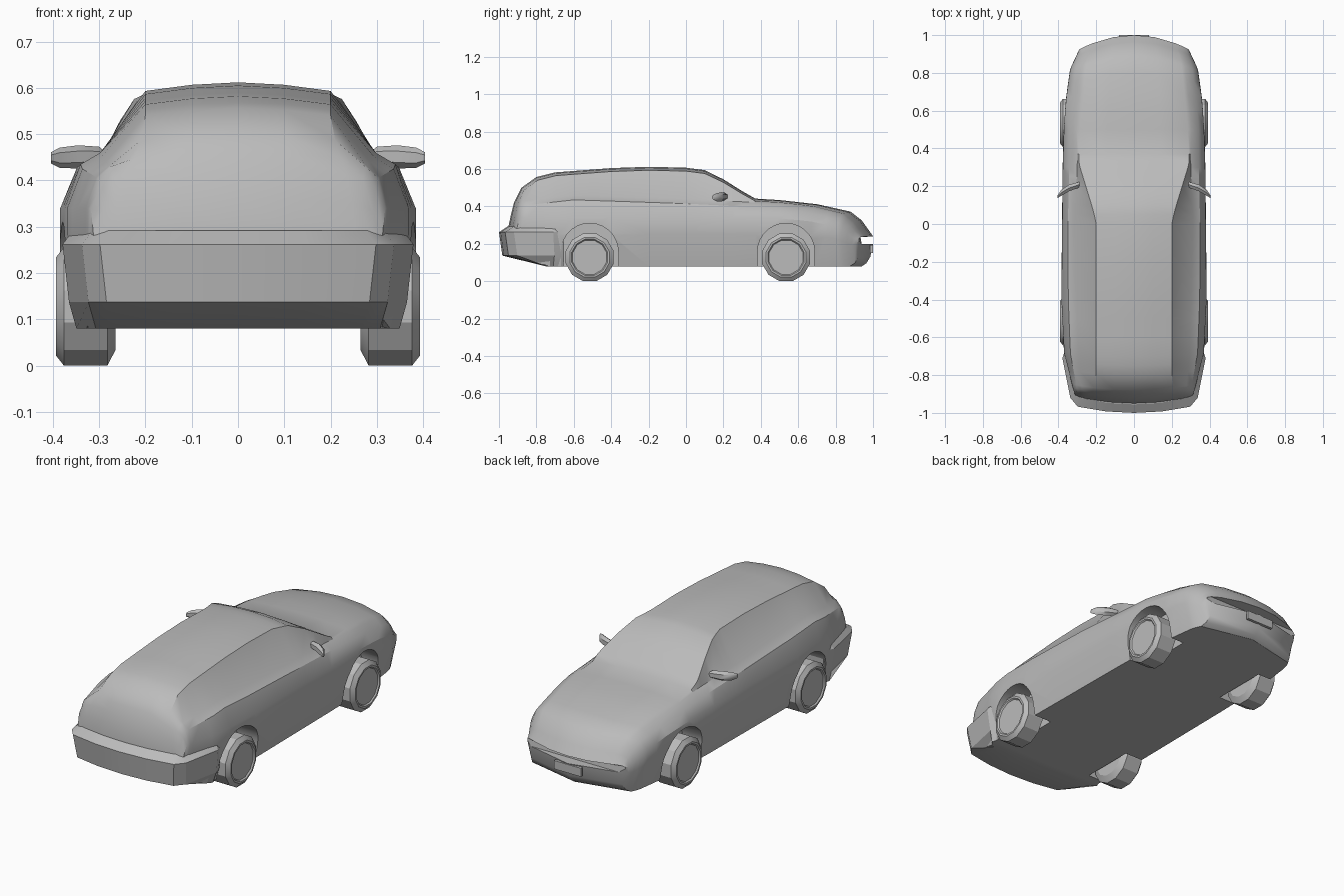
import bpy, bmesh, math
from mathutils import Vector

if "Cube" in bpy.data.objects:
    bpy.data.objects.remove(bpy.data.objects["Cube"])

paint = bpy.data.materials.new("plain_grey")
paint.diffuse_color = (0.5, 0.5, 0.5, 1)
paint.use_nodes = True
paint.node_tree.nodes["Principled BSDF"].inputs["Base Color"].default_value = paint.diffuse_color


def lerp(table, t):
    if t <= table[0][0]:
        return table[0][1]
    for (a, va), (b, vb) in zip(table, table[1:]):
        if t <= b:
            return va + (vb - va) * (t - a) / (b - a)
    return table[-1][1]


def loft(name, rings, angle=30):
    """Skin closed rings of equal length and cap both ends."""
    bm = bmesh.new()
    vs = [[bm.verts.new(p) for p in r] for r in rings]
    n = len(rings[0])
    for a, b in zip(vs, vs[1:]):
        for i in range(n):
            j = (i + 1) % n
            bm.faces.new((a[i], a[j], b[j], b[i]))
    bm.faces.new(vs[0])
    bm.faces.new(vs[-1])
    bmesh.ops.recalc_face_normals(bm, faces=bm.faces)
    me = bpy.data.meshes.new(name)
    bm.to_mesh(me)
    bm.free()
    me.materials.append(paint)
    ob = bpy.data.objects.new(name, me)
    bpy.context.collection.objects.link(ob)
    shade(ob, angle)
    return ob


def shade(ob, angle):
    bpy.ops.object.select_all(action='DESELECT')
    ob.select_set(True)
    bpy.context.view_layer.objects.active = ob
    bpy.ops.object.shade_smooth_by_angle(angle=math.radians(angle))


# Body curves along the length
TOP = [(-.95, .29), (-.935, .36), (-.92, .42), (-.88, .50), (-.80, .557), (-.70, .582),
       (-.4, .605), (-.2, .612), (0, .607), (.1, .594), (.2, .545), (.3, .482),
       (.37, .442), (.5, .434), (.7, .412), (.88, .372), (.94, .325), (.985, .262), (1, .24)]
BOTTOM = [(-.95, .14), (-.75, .08), (.955, .08), (.985, .13), (1, .2)]
SIDE = [(-.95, .31), (-.9, .325), (-.7, .37), (-.4, .385), (.3, .378), (.5, .372),
        (.72, .358), (.9, .338), (1, .29)]
BELT = [(-.95, .41), (-.9, .43), (-.6, .46), (-.3, .45), (0, .44), (.3, .425), (.5, .412), (.9, .36)]
SILL = [(-.95, .262), (-.9, .275), (-.7, .295), (0, .312), (.32, .30), (.5, .305), (.9, .27), (1, .25)]
ROOF = [(-.95, .255), (-.88, .21), (-.8, .2), (0, .2), (.07, .215), (.2, .255), (.32, .292),
        (.5, .285), (.9, .25), (1, .22)]


def section(y):
    zt, zb, w = lerp(TOP, y), lerp(BOTTOM, y), lerp(SIDE, y)
    h, belt = zt - zb, lerp(BELT, y)
    sill, roof = lerp(SILL, y), lerp(ROOF, y)
    half = [(w - .03, zb),
            (w, min(.25, zb + .5 * h)),
            (w - .001, min(.34, zb + .72 * h)),
            ((w * .55 + sill * .45), min(belt - .025, zb + .88 * h)),
            (sill, min(belt, zb + .94 * h)),
            (roof, zt - .035 * h),
            (roof * .5, zt - .01 * h)]
    ring = [(0, zb)] + half + [(0, zt)] + [(-x, z) for x, z in reversed(half)]
    # Ends bow in plan view
    t = max(0, (abs(y) - .6) / .4)
    bow = -.9 * t if y > 0 else .42 * t
    return [(x, y + bow * x * x, z) for x, z in ring]


stations = sorted({a for a, _ in TOP} | {-.9, -.75, -.6, -.5, .05, .25, .33, .6, .8, .91, .965})
body = loft("body", [section(y) for y in stations])

# Wheel arches cut from the body
AXLES = (-.515, .535)
for y in AXLES:
    for s in (-1, 1):
        prof = [(y + .153 * math.cos(a), .157 + .153 * math.sin(a))
                for a in (math.pi * i / 14 for i in range(15))]
        prof += [(y - .153, 0), (y + .153, 0)]
        cutter = loft("arch_cutter", [[(s * x, py, pz) for py, pz in prof] for x in (.25, .5)])
        cutter.hide_render = True
        mod = body.modifiers.new("arch", 'BOOLEAN')
        mod.operation = 'DIFFERENCE'
        mod.solver = 'EXACT'
        mod.object = cutter
        bpy.ops.object.select_all(action='DESELECT')
        bpy.context.view_layer.objects.active = body
        body.select_set(True)
        bpy.ops.object.modifier_apply(modifier=mod.name)
        bpy.data.objects.remove(cutter)
shade(body, 30)

# Rear bumper wrapping round the corners
plan = [(0, -1), (.15, -.992), (.298, -.967), (.337, -.92), (.379, -.71), (.36, -.655)]
rings = []
for z, dx, dy, limit in ((.08, .03, 0, -.75), (.137, .014, .018, -1), (.262, 0, 0, -1), (.292, .022, .045, -1)):
    half = [(x - dx * min(1, x / .3), max(y + dy * min(1, (-.6 - y) / .3), limit), z) for x, y in plan]
    rings.append(half + [(-x, y, z) for x, y, z in reversed(half[1:])])
loft("rear_bumper", rings, 25)

# Front plate
loft("front_plate", [[(x, y, z) for x, z in ((-.08, .15), (.08, .15), (.08, .195), (-.08, .195))]
                     for y in (.985, 1.0)])

# Wheels: chamfered twelve-sided tyres with dished hubs
STEPS = [(.265, .098), (.282, .1325), (.376, .1325), (.393, .11), (.393, .1), (.386, .094)]
for y, end in zip(AXLES, ("rear", "front")):
    for s, side in ((-1, "left"), (1, "right")):
        rings = []
        for x, r in STEPS:
            rings.append([(s * x, y + r * math.cos(a), .128 + r * math.sin(a))
                          for a in (math.radians(15 + 30 * i) for i in range(12))])
        loft(f"{end}_{side}_wheel", rings, 25)

# Door mirrors: swept faceted pods
for s, side in ((-1, "left"), (1, "right")):
    rings = []
    for x, y, z, hz, d in ((.275, .215, .445, .008, .01), (.30, .205, .453, .02, .018),
                           (.345, .19, .451, .025, .02), (.385, .165, .449, .022, .018),
                           (.404, .145, .449, .012, .008)):
        rings.append([(s * x, y + d * math.cos(a), z + hz * math.sin(a))
                      for a in (math.pi * i / 3 + math.pi / 6 for i in range(6))])
    loft(f"{side}_mirror", rings, 40)
